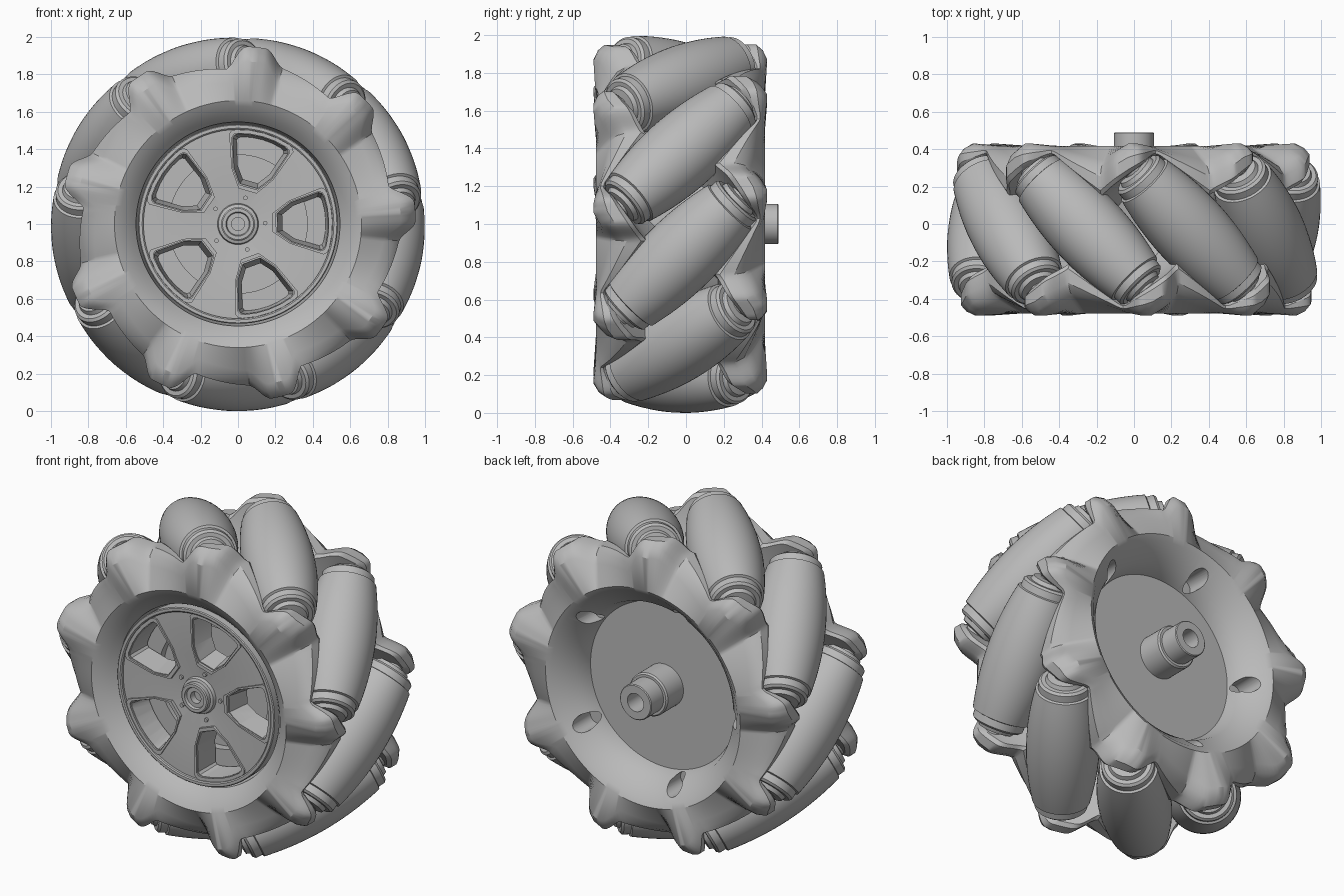
import bpy, bmesh
from math import sin, cos, radians, sqrt
from mathutils import Matrix, Vector

if "Cube" in bpy.data.objects:
    bpy.data.objects.remove(bpy.data.objects["Cube"])

TONE = (0.49, 0.49, 0.49, 1)
grey = bpy.data.materials.new("grey")
grey.use_nodes = True
grey.diffuse_color = TONE
grey.node_tree.nodes["Principled BSDF"].inputs["Base Color"].default_value = TONE

# Parts are made with their axis along z (front = +z), then stood upright
UPRIGHT = Matrix.Translation((0, 0, 1)) @ Matrix.Rotation(radians(90), 4, 'X')
ROLLERS, SPOKES = 9, 5
PHASE, STEP = 28, 360 / ROLLERS
MID = 0.03


def polar(r, deg, z=0):
    return Vector((r * cos(radians(deg)), r * sin(radians(deg)), z))


def finish(bm, name, matrix=Matrix()):
    bmesh.ops.remove_doubles(bm, verts=bm.verts, dist=1e-5)
    bmesh.ops.recalc_face_normals(bm, faces=bm.faces)
    mesh = bpy.data.meshes.new(name)
    bm.to_mesh(mesh)
    bm.free()
    mesh.materials.append(grey)
    ob = bpy.data.objects.new(name, mesh)
    bpy.context.collection.objects.link(ob)
    ob.matrix_world = UPRIGHT @ matrix
    return ob


def revolve(name, profile, segs=48, matrix=Matrix(), closed=False):
    """Turn a profile, a list or a function of the angle, about z."""
    bm = bmesh.new()
    cols = []
    for i in range(segs):
        a = 360 * i / segs
        pts = profile(a) if callable(profile) else profile
        cols.append([bm.verts.new(polar(r, a, z)) for r, z in pts])
    n = len(cols[0])
    for i in range(segs):
        c, d = cols[i], cols[(i + 1) % segs]
        for j in range(n if closed else n - 1):
            k = (j + 1) % n
            bm.faces.new((c[j], d[j], d[k], c[k]))
    return finish(bm, name, matrix)


def prism(bm, pts, z0, z1, taper=1):
    """Extrude an outline from z0 to z1; taper scales the z0 end."""
    mid = sum(pts, Vector()) / len(pts)
    low = [bm.verts.new(mid + (p - mid) * taper + Vector((0, 0, z0))) for p in pts]
    top = [bm.verts.new(p + Vector((0, 0, z1))) for p in pts]
    bm.faces.new(low)
    bm.faces.new(top)
    for i in range(len(pts)):
        j = (i + 1) % len(pts)
        bm.faces.new((low[i], low[j], top[j], top[i]))


def cut(ob, cutter):
    mod = ob.modifiers.new("cut", 'BOOLEAN')
    mod.operation, mod.object, mod.solver = 'DIFFERENCE', cutter, 'EXACT'
    bpy.context.view_layer.objects.active = ob
    bpy.ops.object.modifier_apply(modifier="cut")
    bpy.data.objects.remove(cutter)


def ramp(x, keys):
    for (x0, y0), (x1, y1) in zip(keys, keys[1:]):
        if x <= x1:
            return y0 + (y1 - y0) * (x - x0) / (x1 - x0)


# Sawtooth-lobed side cage; the angle is measured from the lobe crest
def cage(r_in, d_in):
    def profile(a):
        u = (a - PHASE + 24 + 10) % STEP - 10
        crest = ramp(u, [(-10, 0.37), (0, 0.46), (3, 0.46), (10, 0.44), (30, 0.37)])
        back = min(ramp(u, [(-10, 0.18), (10, 0.41), (30, 0.18)]), crest - 0.04)
        thick = crest - back
        t = min(1, max(0, (10.5 - abs(u)) / 7.5))
        base = ramp(u, [(-10, 0.865), (10, 0.83), (30, 0.865)])
        r = base + (0.95 - base) * t * t * (3 - 2 * t)
        return [(r_in, d_in), (r_in + 0.035, d_in * 0.5 + 0.215), (0.63, 0.43),
                (0.66, 0.447), (r - 0.08, crest), (r - 0.03, crest - 0.18 * thick),
                (r, crest - 0.45 * thick), (r, back + 0.15 * thick), (r - 0.02, back),
                (0.72, back - 0.02), (0.61, min(back, 0.3) - 0.1), (0.575, 0), (r_in - 0.03, 0)]
    return profile


lift = Matrix.Translation((0, 0, MID))
flip = Matrix.Rotation(radians(180), 4, polar(1, PHASE))
front_cage = revolve("front_cage", cage(0.545, 0.35), 360, lift, True)
back_cage = revolve("back_cage", cage(0.5, 0.24), 360, lift @ flip, True)

# Access holes in the rear bowl
bm = bmesh.new()
for k in range(SPOKES):
    c = polar(0.555, 38 + 72 * k)
    prism(bm, [c + polar(0.05, 15 * i) for i in range(24)], -0.6, -0.2)
cut(back_cage, finish(bm, "hole_cutter"))

# Barrel rollers, each set at 45 degrees
R, HALF = 0.795, 0.42


def barrel(s):
    return 1 - sqrt(R * R + s * s / 2)


body = [(barrel(s), s) for s in [HALF * (i / 10 - 1) * 0.88 for i in range(21)]]
end = barrel(HALF)
cap = [(end - 0.002, 0.374), (end - 0.004, 0.415), (end - 0.018, 0.427),
       (0.11, 0.427), (0.1, 0.45), (0.06, 0.455), (0.05, 0.56), (0, 0.56)]
outline = [(r, -s) for r, s in reversed(cap)] + body + cap
for k in range(ROLLERS):
    a = PHASE + STEP * k
    axis = Vector((sin(radians(a)), -cos(radians(a)), 1))
    place = Matrix.Translation(polar(R, a, MID)) @ axis.to_track_quat('Z', 'Y').to_matrix().to_4x4()
    revolve("roller_%d" % (k + 1), outline, 48, place)

# Drum, rear disc and stepped hollow shaft
revolve("drum", [(0, -0.21), (0.503, -0.21), (0.525, -0.1), (0.525, 0.24), (0.37, 0.24),
                 (0.37, 0.19), (0, 0.19)], 96)
revolve("shaft", [(0.13, -0.2), (0.13, -0.36), (0.122, -0.37), (0.107, -0.37), (0.107, -0.485),
                  (0.102, -0.49), (0.055, -0.49), (0.055, -0.3), (0, -0.3)], 48)

# Front spoke plate with five tapered windows
plate = revolve("spoke_plate", [(0, 0.25), (0.515, 0.25), (0.515, 0.39), (0.25, 0.39),
                                (0.12, 0.37), (0, 0.37)], 120)


def window(mid, grow=0):
    left = [(0.48 + grow, 18.5), (0.465 + grow, 20), (0.3, 21), (0.21 - grow, 14)]
    arc = [(0.485 + grow, x) for x in (-16, -8, 0, 8, 16)]
    pts = arc + left + [(r, -x) for r, x in reversed(left)]
    return [polar(r, mid + x * (1 + 4 * grow)) for r, x in pts]


bm = bmesh.new()
for k in range(SPOKES):
    prism(bm, window(2 + 72 * k), 0.23, 0.42, 0.8)
cut(plate, finish(bm, "window_cutter"))

# Raised frames around the windows
bm, holes = bmesh.new(), bmesh.new()
for k in range(SPOKES):
    prism(bm, window(2 + 72 * k, 0.02), 0.38, 0.4)
    prism(holes, window(2 + 72 * k), 0.3, 0.5)
cut(finish(bm, "window_frames"), finish(holes, "frame_cutter"))

# Rim ring, centre boss and small screws
revolve("rim_ring", [(0.505, 0.33), (0.505, 0.405), (0.512, 0.41), (0.528, 0.41),
                     (0.533, 0.405), (0.533, 0.33)], 120, closed=True)
revolve("centre_boss", [(0.12, 0.33), (0.105, 0.39), (0.09, 0.395), (0.09, 0.42), (0.083, 0.425),
                        (0.065, 0.425), (0.06, 0.41), (0.035, 0.41), (0.035, 0.365), (0, 0.365)], 48)
for k in range(SPOKES):
    spot = Matrix.Translation(polar(0.145, 2 + 72 * k))
    revolve("screw_%d" % (k + 1), [(0.012, 0.36), (0.012, 0.385), (0, 0.385)], 12, spot)

# Smooth shading with crisp edges
bpy.ops.object.select_all(action='DESELECT')
for ob in bpy.context.collection.objects:
    if ob.type == 'MESH' and grey.name in ob.data.materials:
        ob.select_set(True)
        bpy.context.view_layer.objects.active = ob
bpy.ops.object.shade_smooth_by_angle(angle=radians(30))
